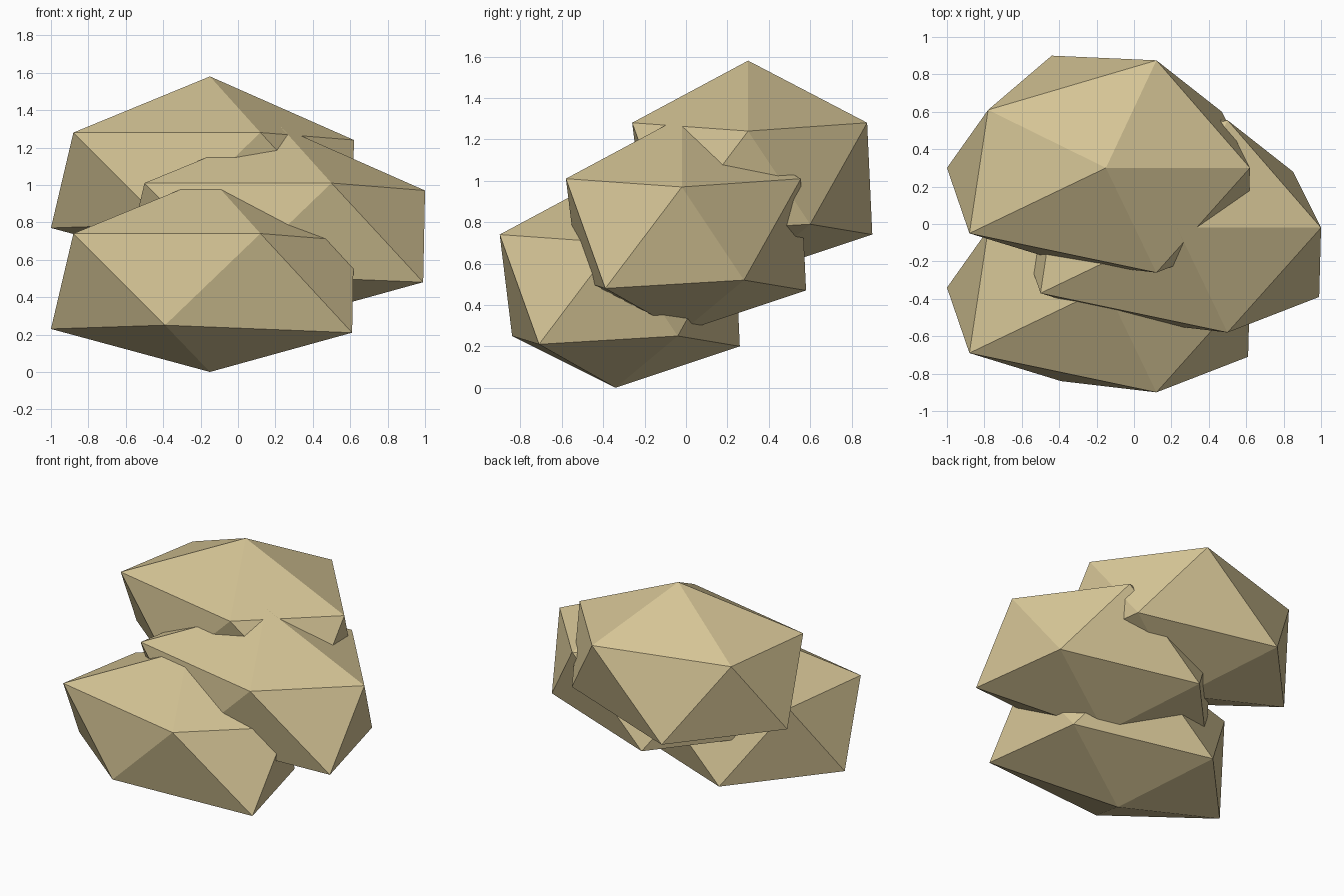
import bpy
import bmesh
from mathutils import Vector

# Remove the default cube
cube = bpy.data.objects.get("Cube")
if cube:
    bpy.data.objects.remove(cube, do_unlink=True)

# Single sandstone colour
stone = bpy.data.materials.new("sandstone")
stone.use_nodes = True
colour = (0.66, 0.55, 0.30, 1.0)
stone.diffuse_color = colour
stone.node_tree.nodes["Principled BSDF"].inputs["Base Color"].default_value = colour

# Rough twelve-cornered boulder, measured from its bottom tip
top_tip = [(0, 0, 1.04)]
bottom_tip = [(0, 0, 0)]
upper_ring = [(-0.73, -0.35, 0.74), (0.27, -0.56, 0.74), (0.77, 0, 0.70),
              (0.27, 0.575, 0.74), (-0.63, 0.31, 0.73)]
lower_ring = [(-0.85, 0, 0.23), (-0.24, -0.50, 0.25), (0.76, -0.37, 0.21),
              (0.62, 0.30, 0.25), (-0.29, 0.60, 0.20)]


def build_boulder_mesh():
    """Wrap the corner points in flat triangular faces."""
    bm = bmesh.new()
    for corner in top_tip + upper_ring + lower_ring + bottom_tip:
        bm.verts.new(Vector(corner))
    bmesh.ops.convex_hull(bm, input=bm.verts[:])
    bmesh.ops.recalc_face_normals(bm, faces=bm.faces[:])
    mesh = bpy.data.meshes.new("boulder")
    bm.to_mesh(mesh)
    bm.free()
    mesh.materials.append(stone)
    return mesh


# Three overlapping copies stepping up towards the back
boulder_mesh = build_boulder_mesh()
placements = {
    "front_boulder": (-0.15, -0.34, 0),
    "middle_boulder": (0.23, -0.02, 0.27),
    "back_boulder": (-0.15, 0.30, 0.54),
}
for name, location in placements.items():
    boulder = bpy.data.objects.new(name, boulder_mesh)
    boulder.location = location
    bpy.context.scene.collection.objects.link(boulder)
